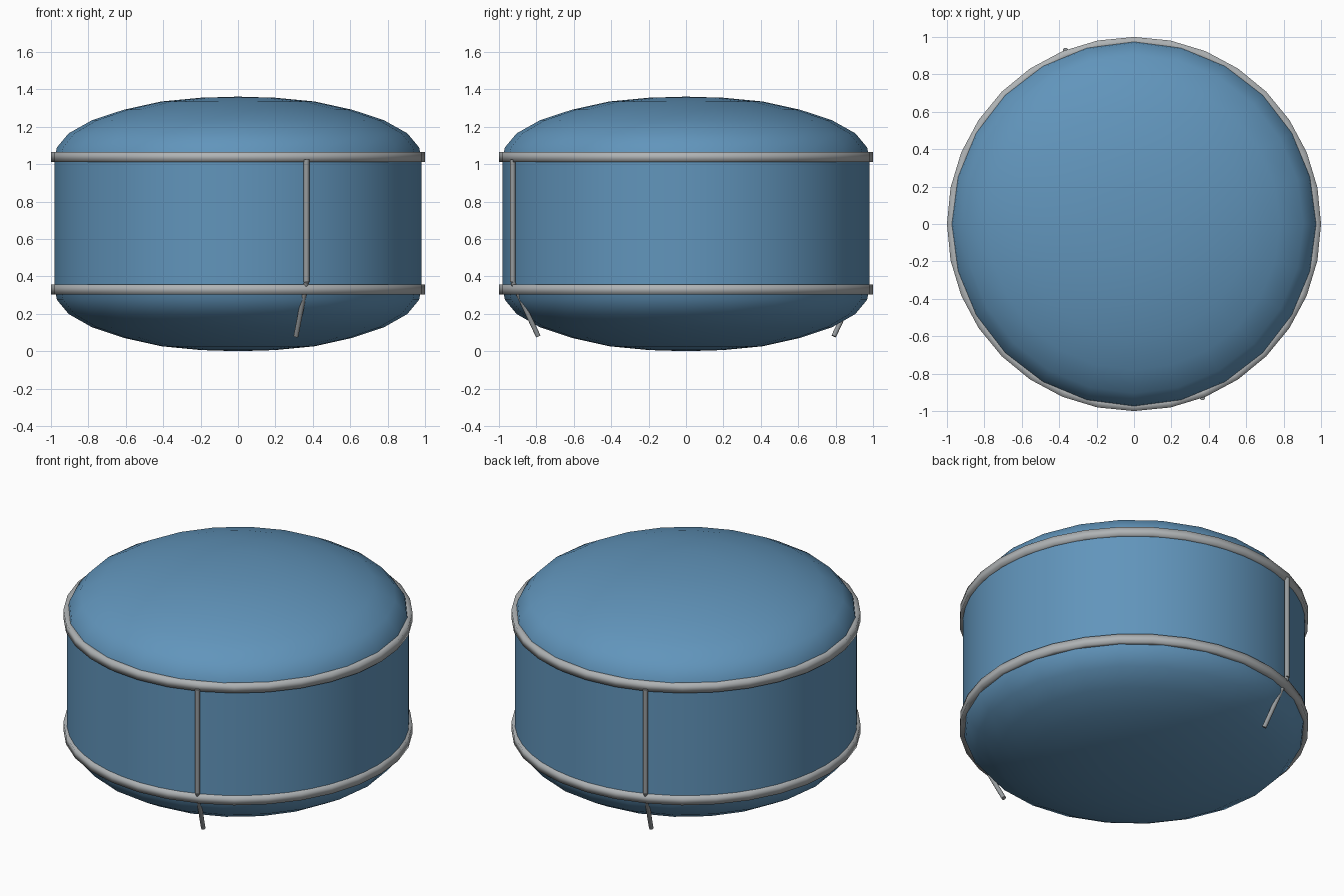
import bpy
import math
from mathutils import Vector

if "Cube" in bpy.data.objects:
    bpy.data.objects.remove(bpy.data.objects["Cube"], do_unlink=True)


def material(name, colour):
    mat = bpy.data.materials.new(name)
    mat.use_nodes = True
    mat.diffuse_color = (*colour, 1)
    mat.node_tree.nodes["Principled BSDF"].inputs["Base Color"].default_value = (*colour, 1)
    return mat


blue = material("blue paint", (0.12, 0.30, 0.50))
grey = material("light grey metal", (0.43, 0.45, 0.46))
pipe_grey = material("mid grey pipe", (0.31, 0.33, 0.34))


def lathe(name, profile, sides, mat, closed=False, flip=False):
    """Spin an (r, z) profile around z; a radius of zero becomes a single pole."""
    verts, rings = [], []
    for r, z in profile:
        count = sides if r > 0 else 1
        rings.append([len(verts) + i % count for i in range(sides)])
        for i in range(count):
            a = math.tau * i / sides
            verts.append((r * math.cos(a), r * math.sin(a), z))
    pairs = list(zip(rings, rings[1:]))
    if closed:
        pairs.append((rings[-1], rings[0]))
    faces = []
    for low, high in pairs:
        for i in range(sides):
            j = (i + 1) % sides
            face = list(dict.fromkeys((low[i], low[j], high[j], high[i])))
            faces.append(face[::-1] if flip else face)
    mesh = bpy.data.meshes.new(name)
    mesh.from_pydata(verts, [], faces)
    mesh.materials.append(mat)
    mesh.shade_smooth()
    obj = bpy.data.objects.new(name, mesh)
    bpy.context.collection.objects.link(obj)
    return obj


def rod(name, start, end, radius, mat):
    start, end = Vector(start), Vector(end)
    axis = end - start
    bpy.ops.mesh.primitive_cylinder_add(vertices=12, radius=radius, depth=axis.length,
                                        location=(start + end) / 2)
    obj = bpy.context.object
    obj.name = name
    obj.rotation_euler = axis.to_track_quat("Z", "Y").to_euler()
    obj.data.materials.append(mat)
    bpy.ops.object.shade_smooth_by_angle(angle=math.radians(40))


# Tank wall
LOW, HIGH, RADIUS = 0.33, 1.035, 0.98
lathe("tank_wall", [(RADIUS, LOW), (RADIUS, HIGH)], 48, blue)

# Domed ends, the lower one mirrored
dome = [(0.98, 0), (0.968, 0.055), (0.905, 0.13), (0.78, 0.2), (0.61, 0.256),
        (0.41, 0.3), (0.2, 0.32), (0, 0.326)]
lathe("top_dome", [(r, HIGH + h) for r, h in dome], 24, blue)
lathe("bottom_dome", [(r, LOW - h * LOW / 0.326) for r, h in dome], 24, blue, flip=True)

# Rim bands with a softly shaded square section
for name, z in (("upper_band", HIGH + 0.003), ("lower_band", LOW)):
    section = [(0.95, z - 0.026), (1, z - 0.026), (1, z + 0.026), (0.95, z + 0.026)]
    lathe(name, section, 32, grey, closed=True)

# Two opposite pipes, each with a lower end bent inward
for side, s in (("front", 1), ("back", -1)):
    bend = (0.366 * s, -0.927 * s, 0.37)
    rod(side + "_pipe", bend, (bend[0], bend[1], 1.025), 0.015, pipe_grey)
    rod(side + "_pipe_outlet", bend, (0.31 * s, -0.79 * s, 0.08), 0.013, pipe_grey)
